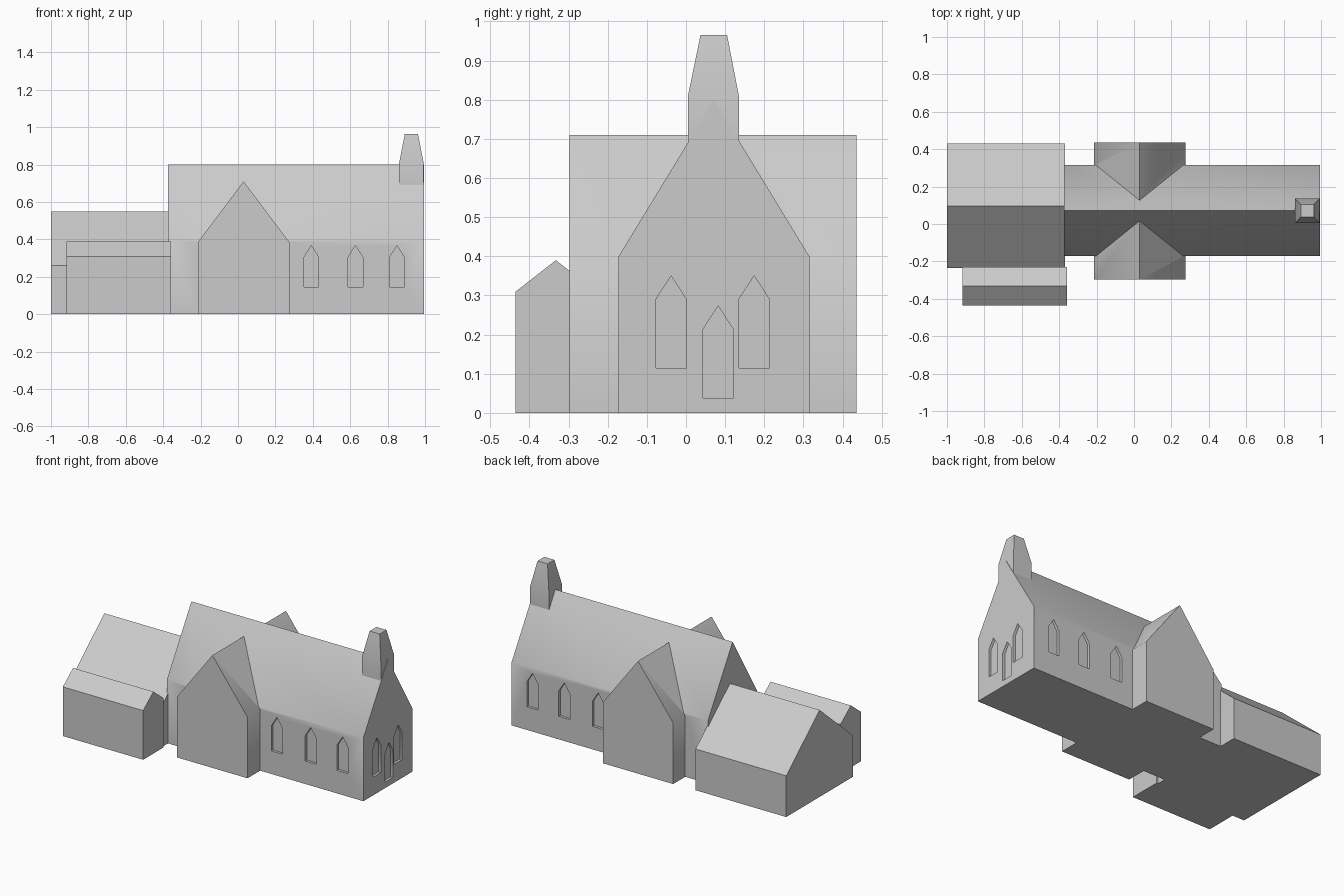
import bpy, bmesh, math

if "Cube" in bpy.data.objects:
    bpy.data.objects.remove(bpy.data.objects["Cube"])

stone = bpy.data.materials.new("pale grey stone")
stone.diffuse_color = (0.6, 0.6, 0.6, 1)
stone.use_nodes = True
stone.node_tree.nodes["Principled BSDF"].inputs["Base Color"].default_value = stone.diffuse_color


def finish(name, bm):
    bmesh.ops.recalc_face_normals(bm, faces=bm.faces)
    me = bpy.data.meshes.new(name)
    bm.to_mesh(me)
    bm.free()
    me.materials.append(stone)
    ob = bpy.data.objects.new(name, me)
    bpy.context.collection.objects.link(ob)
    return ob


def prism(name, profile, axis, a, b):
    """Extrude a (horizontal, z) profile along x or y from a to b."""
    def place(t, p):
        return (t, p[0], p[1]) if axis == "x" else (p[0], t, p[1])
    bm = bmesh.new()
    face = bm.faces.new([bm.verts.new(place(a, p)) for p in profile])
    ext = bmesh.ops.extrude_face_region(bm, geom=[face])["geom"]
    move = (b - a, 0, 0) if axis == "x" else (0, b - a, 0)
    bmesh.ops.translate(bm, vec=move, verts=[v for v in ext if isinstance(v, bmesh.types.BMVert)])
    return finish(name, bm)


def gable(lo, hi, base, eave, ridge):
    """Outline of a rectangle with a pointed top."""
    return [(lo, base), (hi, base), (hi, eave), ((lo + hi) / 2, ridge), (lo, eave)]


def activate(ob):
    bpy.ops.object.select_all(action="DESELECT")
    ob.select_set(True)
    bpy.context.view_layer.objects.active = ob


def boolean(target, other, operation):
    mod = target.modifiers.new("boolean", "BOOLEAN")
    mod.operation, mod.solver, mod.object = operation, "EXACT", other
    activate(target)
    bpy.ops.object.modifier_apply(modifier=mod.name)
    bpy.data.objects.remove(other)


# Nave with crossing transept
Y0, Y1, X1 = -0.172, 0.315, 0.995
nave = prism("nave_and_transept", gable(Y0, Y1, 0, 0.40, 0.80), "x", -0.375, X1)
transept = prism("transept", gable(-0.215, 0.275, 0, 0.385, 0.71), "y", -0.298, 0.435)
boolean(nave, transept, "UNION")

# Recessed lancet windows along both long walls
D = 0.016
for x in (0.392, 0.628, 0.85):
    for wall in (Y0, Y1):
        outline = gable(x - 0.039, x + 0.039, 0.145, 0.305, 0.367)
        inner = wall + D if wall == Y0 else wall - D
        outer = wall - 0.05 if wall == Y0 else wall + 0.05
        boolean(nave, prism("window_cutter", outline, "y", inner, outer), "DIFFERENCE")

# Three lancets in the gable end
for y, sill in ((-0.038, 0.115), (0.082, 0.038), (0.174, 0.115)):
    outline = gable(y - 0.039, y + 0.039, sill, sill + 0.175, sill + 0.235)
    boolean(nave, prism("window_cutter", outline, "x", X1 - D, X1 + 0.05), "DIFFERENCE")

# Rear hall and its lean side annex
hall = prism("rear_hall", gable(-0.235, 0.43, 0, 0.26, 0.548), "x", -1, -0.368)
annex = prism("side_annex", gable(-0.435, -0.23, 0, 0.31, 0.39), "x", -0.917, -0.357)

# Bell turret: straight shaft, tapered cap
bm = bmesh.new()
rings = []
for z, x0, x1, y0, y1 in ((0.69, 0.86, 0.992, 0.005, 0.135),
                          (0.81, 0.862, 0.992, 0.005, 0.135),
                          (0.965, 0.892, 0.962, 0.037, 0.105)):
    rings.append([bm.verts.new((x, y, z)) for x, y in ((x0, y0), (x1, y0), (x1, y1), (x0, y1))])
for low, high in zip(rings, rings[1:]):
    for i in range(4):
        j = (i + 1) % 4
        bm.faces.new((low[i], low[j], high[j], high[i]))
bm.faces.new(rings[0])
bm.faces.new(rings[-1])
turret = finish("bell_turret", bm)

# Soft eaves on nave and transept, all steeper edges stay sharp
for ob in (nave, hall, annex, turret):
    activate(ob)
    bpy.ops.object.shade_smooth_by_angle(angle=math.radians(40))
